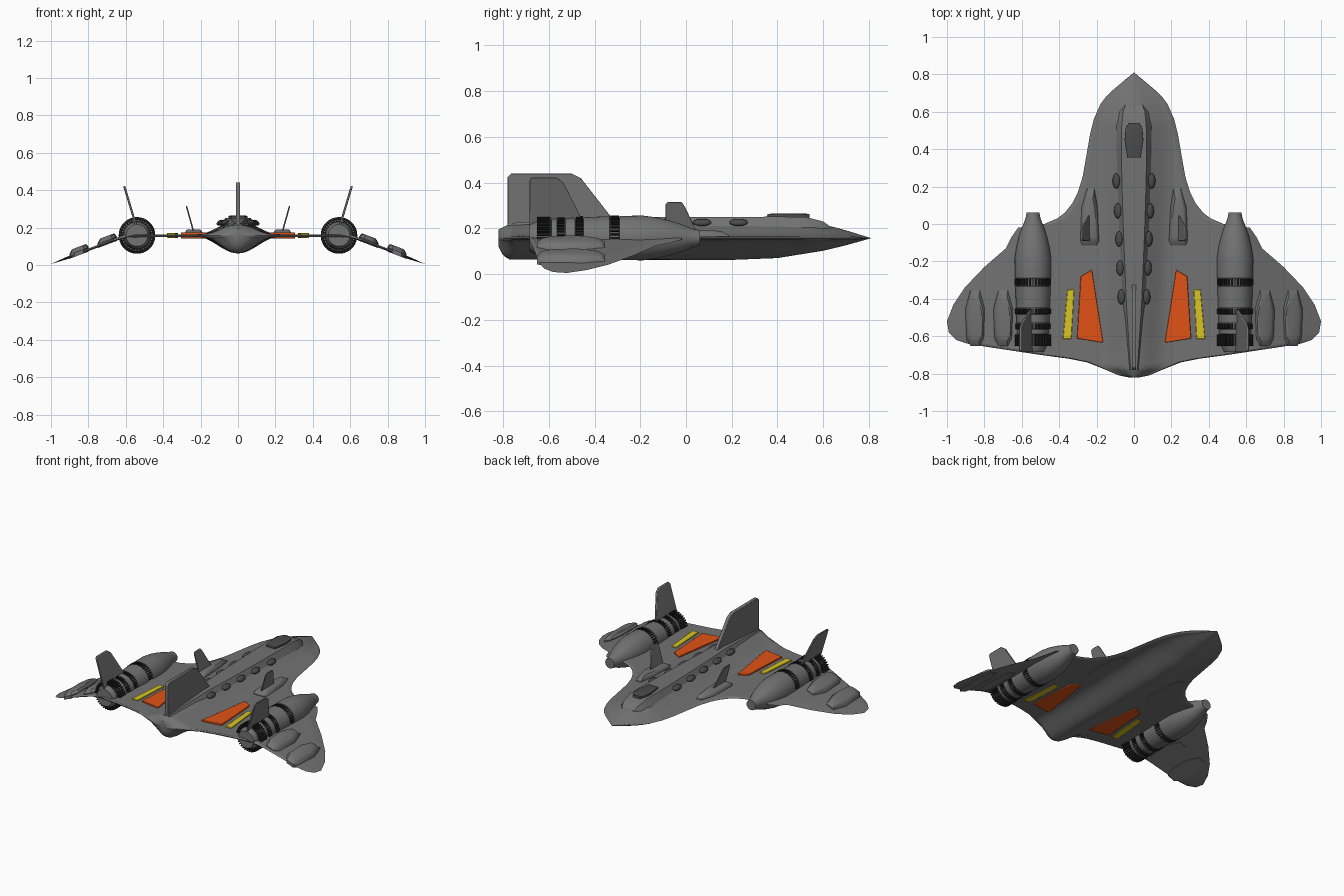
import bpy, bmesh, math
from mathutils import Matrix, Vector

if "Cube" in bpy.data.objects:
    bpy.data.objects.remove(bpy.data.objects["Cube"])

def mat(name, r, g, b):
    m = bpy.data.materials.new(name)
    m.diffuse_color = (r, g, b, 1)
    m.use_nodes = True
    m.node_tree.nodes["Principled BSDF"].inputs["Base Color"].default_value = m.diffuse_color
    return m

HULL = mat("hull_grey", 0.17, 0.17, 0.17)
DARK = mat("dark_grey", 0.07, 0.07, 0.07)
BLACK = mat("vent_black", 0.018, 0.018, 0.018)
ORANGE = mat("orange", 0.75, 0.085, 0.008)
YELLOW = mat("yellow", 0.70, 0.56, 0.015)

def finish(bm, name, material, angle=35, bevel=0):
    bmesh.ops.remove_doubles(bm, verts=bm.verts, dist=1e-5)
    bmesh.ops.recalc_face_normals(bm, faces=bm.faces)
    me = bpy.data.meshes.new(name)
    bm.to_mesh(me)
    bm.free()
    me.materials.append(material)
    ob = bpy.data.objects.new(name, me)
    bpy.context.collection.objects.link(ob)
    if bevel:
        md = ob.modifiers.new("bevel", 'BEVEL')
        md.width, md.segments, md.limit_method = bevel, 2, 'ANGLE'
    bpy.ops.object.select_all(action='DESELECT')
    ob.select_set(True)
    bpy.context.view_layer.objects.active = ob
    bpy.ops.object.shade_smooth_by_angle(angle=math.radians(angle))
    return ob

def loft(bm, rings, closed=True, caps=True):
    rows = [[bm.verts.new(p) for p in r] for r in rings]
    n = len(rows[0])
    for a, b in zip(rows, rows[1:]):
        for i in range(n if closed else n - 1):
            j = (i + 1) % n
            bm.faces.new((a[i], a[j], b[j], b[i]))
    if caps:
        bm.faces.new(rows[0])
        bm.faces.new(rows[-1])

def lerp(table, y):
    for (y0, v0), (y1, v1) in zip(table, table[1:]):
        if y <= y1:
            return v0 + (v1 - v0) * (y - y0) / (y1 - y0)
    return table[-1][1]

# Blended hull and wing: half width, top and bottom along y
WIDTH = [(-.82, .03), (-.81, .08), (-.78, .15), (-.74, .25), (-.72, .35), (-.70, .5), (-.67, .7),
         (-.655, .8), (-.64, .89), (-.62, .95), (-.58, .99), (-.52, 1), (-.43, .965), (-.34, .905),
         (-.23, .80), (-.13, .685), (-.07, .655), (-.02, .62), (0, .48), (.03, .41), (.06, .37),
         (.11, .33), (.17, .30), (.25, .275), (.38, .252), (.48, .235), (.56, .215), (.64, .18),
         (.68, .15), (.71, .12), (.765, .055), (.81, 0)]
TOP = [(-.82, .195), (-.78, .215), (-.5, .232), (.4, .236), (.55, .225), (.65, .205), (.72, .185), (.81, .157)]
BOTTOM = [(-.82, .12), (-.80, .08), (-.77, .063), (.2, .062), (.4, .07), (.6, .102), (.7, .126), (.81, .157)]

def mid(x):
    return .157 - .38 * max(0, abs(x) - .6)

def bulge(x, y):
    b = max(.001, min(lerp(WIDTH, y), .19 + .03 * max(0, min(1, (y + .4) / .6))))
    return math.cos(min(1, abs(x) / b) * math.pi / 2) ** 2

bm = bmesh.new()
ys = sorted({round(-.82 + .0163 * i, 4) for i in range(100)} | {p[0] for p in WIDTH})
N = 44
for side in (0, 1):
    rows = []
    for y in ys:
        w, row = lerp(WIDTH, y), []
        for i in range(-N, N + 1):
            u = abs(i) / N
            x = w * i / N
            skin = .007 * min(1, (1 - u) * 12) * min(1, w / .1)
            core = bulge(x, y)
            h = lerp(TOP, y) - .157 if side else lerp(BOTTOM, y) - .157
            row.append((x, y, mid(x) + h * core + (skin if side else -skin) * (1 - core)))
        rows.append(row)
    loft(bm, rows, closed=False, caps=False)
bmesh.ops.remove_doubles(bm, verts=bm.verts, dist=1e-5)
bmesh.ops.holes_fill(bm, edges=[e for e in bm.edges if e.is_boundary], sides=0)
finish(bm, "hull_and_wings", HULL, 50)

# Raised spine deck
bm = bmesh.new()
deck = [(.635, .045, .205), (.60, .058, .23), (.52, .066, .25), (.4, .068, .251), (.2, .064, .25),
        (0, .058, .25), (-.4, .042, .249), (-.78, .018, .222)]
loft(bm, [[(-w - .03, y, z - .05), (-w, y, z), (w, y, z), (w + .03, y, z - .05)] for y, w, z in deck])
finish(bm, "spine_deck", HULL, 30)

def pod(name, outline, height, material, zf, shrink=.68, base=.01):
    """Tapered raised block following the surface height zf(x, y)."""
    c = sum((Vector(p) for p in outline), Vector((0, 0))) / len(outline)
    bm = bmesh.new()
    rings = []
    for s, dz in ((1, -base), (1, height * .35), (shrink + .14, height * .85), (shrink, height)):
        ring = []
        for p in outline:
            q = c + (Vector(p) - c) * s
            ring.append((q.x, q.y, zf(*q) + dz))
        rings.append(ring)
    loft(bm, rings)
    return finish(bm, name, material, 30)

# Canopy
pod("canopy", [(-.028, .54), (.028, .54), (.045, .51), (.05, .45), (.036, .355), (-.036, .355),
               (-.05, .45), (-.045, .51)], .014, DARK, lambda x, y: .25, .85)

def fin(name, prof, x0, z0, lean, t):
    """Thin fin from a (y, z) profile, leaning sideways."""
    bm = bmesh.new()
    loft(bm, [[(x0 + lean * (z - z0) + d, y, z) for y, z in prof] for d in (-t, t)])
    finish(bm, name, HULL, 30, .003)

fin("tail_fin", [(-.78, .15), (-.78, .425), (-.765, .44), (-.50, .44), (-.46, .42), (-.32, .24), (-.32, .2)],
    0, 0, 0, .012)

def plate(name, pts, z0, z1, material):
    bm = bmesh.new()
    loft(bm, [[(x, y, z) for x, y in pts] for z in (z0, z1)])
    finish(bm, name, material, 30, .003)

NAC = [(.062, 0), (.062, .034), (.03, .04), (-.02, .06), (-.07, .076), (-.13, .09), (-.19, .098),
       (-.29, .096), (-.292, .088), (-.332, .088), (-.335, .095), (-.448, .09), (-.45, .08), (-.482, .08),
       (-.485, .09), (-.528, .088), (-.53, .078), (-.562, .078), (-.565, .087), (-.588, .085),
       (-.59, .075), (-.655, .072), (-.685, .058), (-.685, 0)]
VENTS = [(-.312, .036, .098), (-.466, .03, .096), (-.546, .03, .094), (-.622, .06, .097)]

for s, side in ((1, "right"), (-1, "left")):
    def mir(pts):
        return [(s * x, y) for x, y in pts]
    # Coloured panels running through the wing
    plate(side + "_orange_panel", mir([(.225, -.245), (.285, -.28), (.305, -.612), (.165, -.635)]),
          .142, .174, ORANGE)
    plate(side + "_yellow_panel", mir([(.32, -.35), (.355, -.35), (.38, -.615), (.335, -.615)]),
          .145, .171, YELLOW)

    # Engine nacelle, turned around the y axis
    cx, cz, seg = .54 * s, .158, 40
    bm = bmesh.new()
    loft(bm, [[(cx + r * math.cos(k * math.tau / seg), y, cz + r * math.sin(k * math.tau / seg))
               for k in range(seg)] for y, r in NAC[1:-1]])
    finish(bm, side + "_nacelle", HULL, 30)

    # Rings of radial vent blades
    bm = bmesh.new()
    for y, length, r in VENTS:
        for k in range(36):
            m = (Matrix.Translation((cx, y, cz)) @ Matrix.Rotation(k * math.tau / 36, 4, 'Y')
                 @ Matrix.Translation((r - .018, 0, 0)) @ Matrix.Diagonal((.036, length, .008, 1)))
            bmesh.ops.create_cube(bm, size=1, matrix=m)
    finish(bm, side + "_vent_blades", BLACK)

    # Nacelle fin and small forward fin
    fin(side + "_nacelle_fin", [(-.685, .20), (-.685, .41), (-.675, .422), (-.565, .422), (-.535, .40), (-.44, .21)],
        .548 * s, .22, .3 * s, .006)
    fin(side + "_forward_fin", [(-.09, .17), (-.09, .305), (-.08, .316), (-.02, .316), (-.005, .295), (.05, .18)],
        .238 * s, .18, .28 * s, .004)

    # Forward fin base and wing pods
    pod(side + "_fin_base", mir([(.212, .19), (.25, .19), (.28, .09), (.287, -.09), (.275, -.115),
                                 (.2, -.115), (.187, -.09), (.195, .09)]), .033, HULL, lambda x, y: .157)
    wing_pod = [(-.025, .148), (.025, .148), (.052, .05), (.046, -.11), (.025, -.148),
                (-.025, -.148), (-.046, -.11), (-.052, .05)]
    for k, px in enumerate((.70, .85)):
        pod(f"{side}_wing_pod_{k + 1}", mir([(x + px, y - .503) for x, y in wing_pod]), .036, HULL,
            lambda x, y: mid(x))

    # Oval ports beside the spine
    for k, (px, py) in enumerate([(.095, .23), (.087, .07), (.08, -.08), (.075, -.235), (.068, -.39)]):
        bm = bmesh.new()
        bmesh.ops.create_uvsphere(bm, u_segments=16, v_segments=8, radius=1,
                                  matrix=Matrix.Translation((px * s, py, .226))
                                  @ Matrix.Rotation(.5 * s, 4, 'Y') @ Matrix.Diagonal((.021, .041, .014, 1)))
        finish(bm, f"{side}_port_{k + 1}", DARK, 40)
